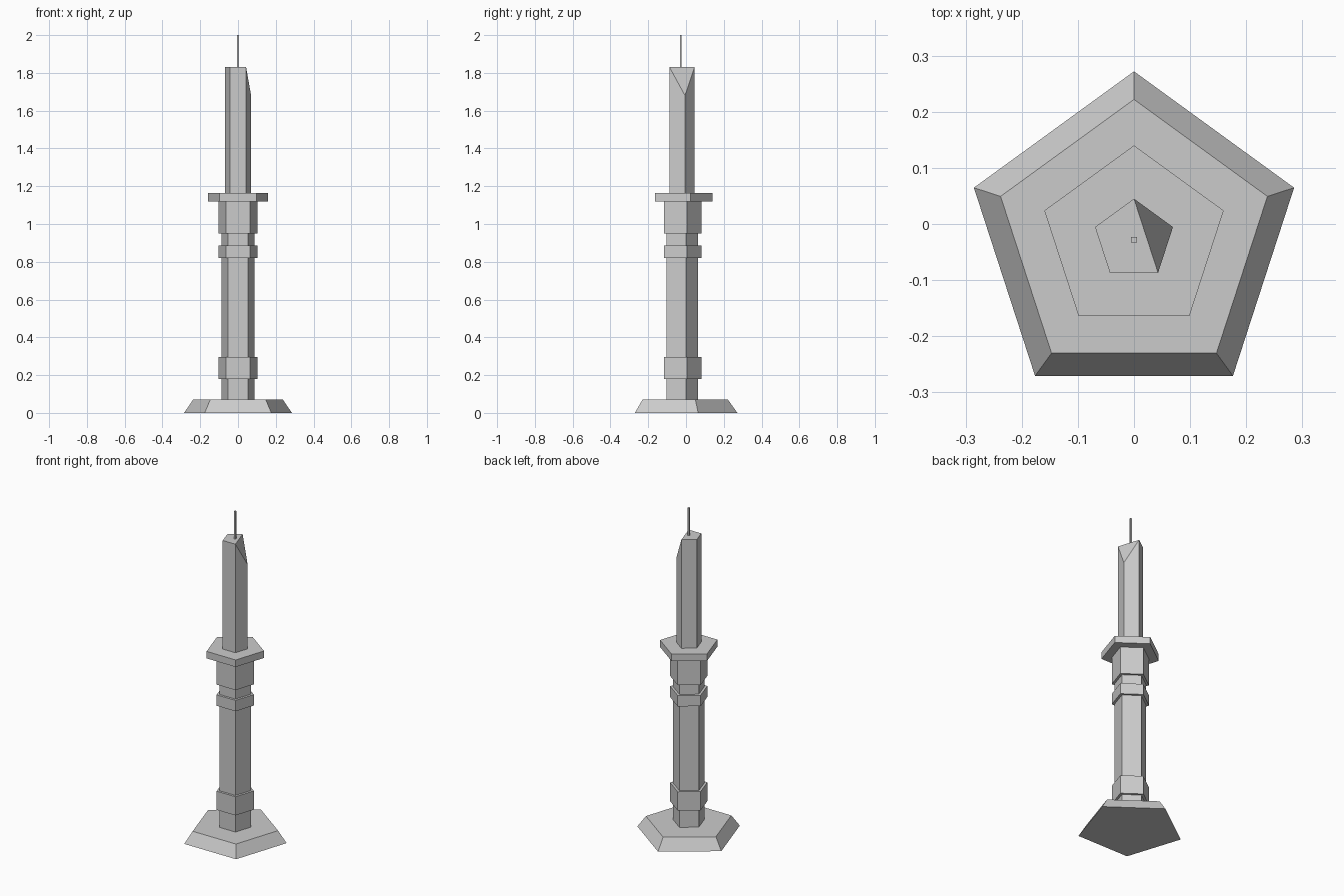
import bpy, bmesh
from math import radians, sin, cos

cube = bpy.data.objects.get("Cube")
if cube:
    bpy.data.objects.remove(cube)

CENTRE_Y = -0.028


def material(name, value):
    mat = bpy.data.materials.new(name)
    mat.use_nodes = True
    colour = (value, value, value, 1)
    mat.diffuse_color = colour
    mat.node_tree.nodes["Principled BSDF"].inputs["Base Color"].default_value = colour
    return mat


stone = material("light grey stone", 0.6)


def prism(name, z0, z1, r0, r1=None, sides=5, turn=90, cut=0):
    """Upright prism or frustum; cut lowers the top corner on the +x side."""
    r1 = r1 or r0
    bm = bmesh.new()
    rings = []
    for z, r in ((z0, r0), (z1, r1)):
        angles = [radians(turn + 360 * i / sides) for i in range(sides)]
        rings.append([bm.verts.new((r * cos(a), CENTRE_Y + r * sin(a), z)) for a in angles])
    low, top = rings
    bm.faces.new(low[::-1])
    for i in range(sides):
        j = (i + 1) % sides
        bm.faces.new((low[i], low[j], top[j], top[i]))
    if cut:
        # slanted facet between the neighbours of the lowered corner
        top[-1].co.z -= cut
        bm.faces.new(top[:-1])
        bm.faces.new((top[-2], top[-1], top[0]))
    else:
        bm.faces.new(top)
    mesh = bpy.data.meshes.new(name)
    bm.to_mesh(mesh)
    bm.free()
    mesh.materials.append(stone)
    obj = bpy.data.objects.new(name, mesh)
    bpy.context.collection.objects.link(obj)
    return obj


# Sloped foot and main column
prism("base", 0, 0.07, 0.3, 0.25)
prism("shaft", 0.07, 0.95, 0.092)

# Rings around the column
prism("lower_band", 0.18, 0.295, 0.109)
prism("upper_band", 0.82, 0.887, 0.109)
prism("collar", 0.95, 1.12, 0.109)
prism("platform", 1.12, 1.163, 0.168)

# Upper tower with one bevelled corner, and its mast
prism("upper_tower", 1.163, 1.83, 0.073, cut=0.15)
prism("mast", 1.83, 2.0, 0.007, sides=4, turn=45)
